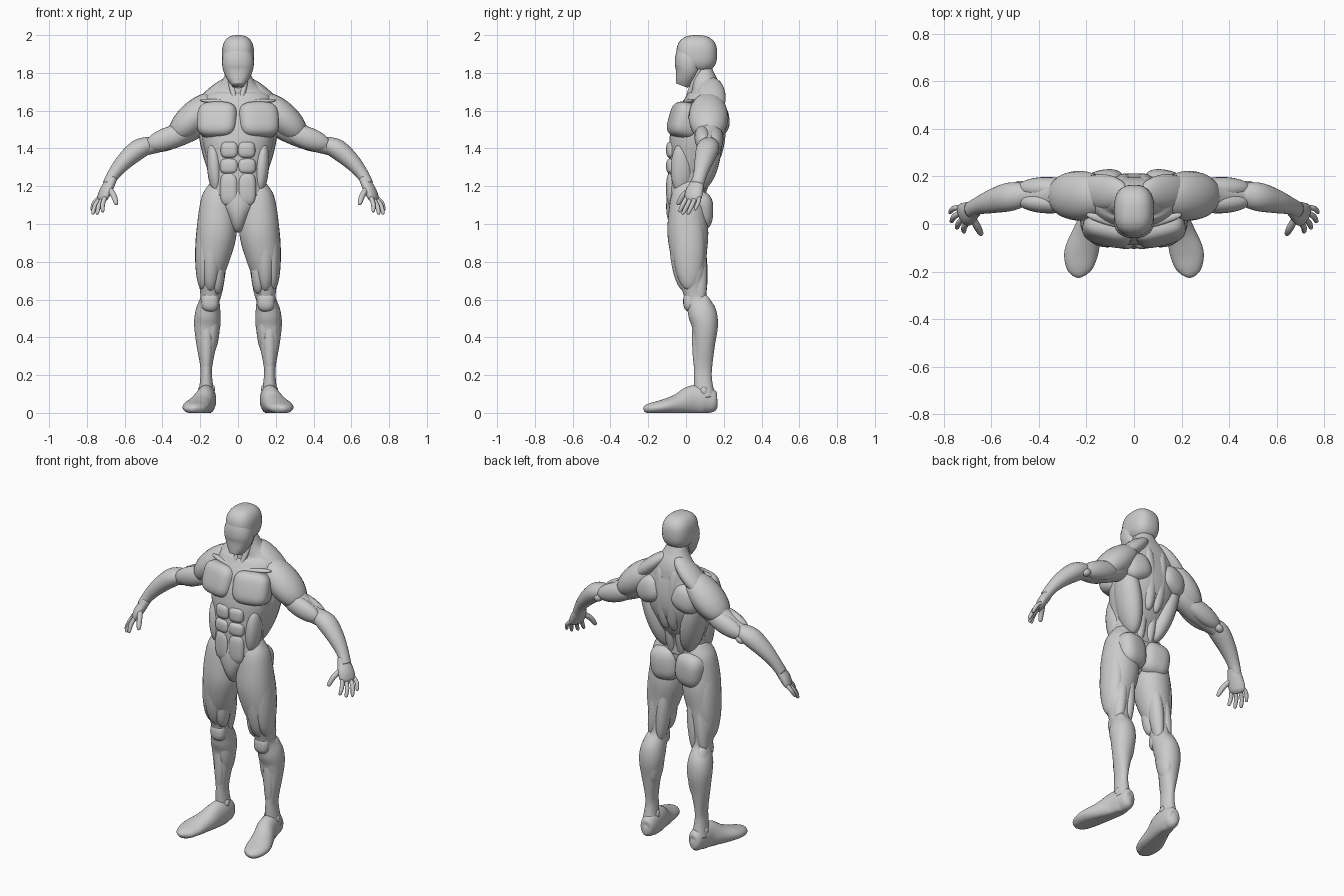
import bpy, bmesh, math
from mathutils import Vector, Euler


def finish(name, bm, mirror):
    bmesh.ops.recalc_face_normals(bm, faces=bm.faces)
    me = bpy.data.meshes.new(name)
    bm.to_mesh(me)
    bm.free()
    me.shade_smooth()
    ob = bpy.data.objects.new(name, me)
    bpy.context.collection.objects.link(ob)
    if mirror:
        ob.modifiers.new("mirror", 'MIRROR')
    return ob


def spline(rows, steps):
    """Catmull-Rom through rows of equal length."""
    out = []
    for i in range(len(rows) - 1):
        a, b, c, d = (rows[min(max(i + k, 0), len(rows) - 1)] for k in (-1, 0, 1, 2))
        for s in range(steps):
            t = s / steps
            out.append([0.5 * (2 * q + (r - p) * t + (2 * p - 5 * q + 4 * r - w) * t * t
                               + (3 * q - p - 3 * r + w) * t ** 3)
                        for p, q, r, w in zip(a, b, c, d)])
    return out + [list(rows[-1])]


def loft(name, rows, ref=(1, 0, 0), mirror=True, n=28, steps=5, power=1.0):
    """Skin of oval rings; a row is x, y, z, radius along ref, other radius."""
    rings = spline(rows, steps)
    pts = [Vector(r[:3]) for r in rings]
    bm = bmesh.new()
    loops = []
    for i, r in enumerate(rings):
        t = (pts[min(i + 1, len(pts) - 1)] - pts[max(i - 1, 0)]).normalized()
        u = Vector(ref)
        u = (u - t * u.dot(t)).normalized()
        v = t.cross(u)
        ring = []
        for k in range(n):
            a = 2 * math.pi * k / n
            c, s = math.cos(a), math.sin(a)
            c, s = (math.copysign(abs(q) ** power, q) for q in (c, s))
            p = pts[i] + u * max(r[3], .001) * c + v * max(r[4], .001) * s
            p.z = max(p.z, 0)
            ring.append(bm.verts.new(p))
        loops.append(ring)
    for a, b in zip(loops, loops[1:]):
        for k in range(n):
            bm.faces.new((a[k], a[(k + 1) % n], b[(k + 1) % n], b[k]))
    bm.faces.new(loops[0])
    bm.faces.new(loops[-1])
    return finish(name, bm, mirror)


def muscle(name, a, b, w, d, ref=(0, 1, 0), n=20):
    """Spindle from a to b."""
    a, b = Vector(a), Vector(b)
    rows = []
    for i in range(13):
        th = math.pi * i / 12
        s = max(math.sin(th), .02) ** .9
        rows.append([*a.lerp(b, .5 - .5 * math.cos(th)), w * s, d * s])
    return loft(name, rows, ref, True, n, 2)


def blob(name, loc, size, rot=(0, 0, 0), power=1.0, mirror=True):
    """Rounded-box ellipsoid."""
    bm = bmesh.new()
    bmesh.ops.create_uvsphere(bm, u_segments=32, v_segments=20, radius=1)
    e = Euler(rot)
    for v in bm.verts:
        p = Vector([math.copysign(abs(c) ** power, c) * s for c, s in zip(v.co, size)])
        p.rotate(e)
        v.co = p + Vector(loc)
    return finish(name, bm, mirror)


# Head and neck
blob("skull", (0, .057, 1.9), (.085, .108, .1), power=.78, mirror=False)
loft("face", [(0, .03, 1.92, .07, .075), (0, .015, 1.87, .084, .074), (0, .008, 1.815, .079, .066),
              (0, -.01, 1.765, .056, .047), (0, -.022, 1.733, .032, .034)], mirror=False, power=.85)
loft("neck", [(0, .085, 1.86, .055, .055), (0, .08, 1.76, .06, .06),
              (0, .085, 1.69, .068, .075), (0, .09, 1.6, .1, .09)], mirror=False)
muscle("neck_cord", (.055, .08, 1.84), (.012, -.005, 1.63), .016, .016)
muscle("collar_bone", (.008, -.012, 1.64), (.2, .04, 1.655), .02, .013)

# Torso
loft("torso", [(0, .088, 1.82, .055, .05), (0, .096, 1.76, .085, .068), (0, .108, 1.7, .15, .084),
               (0, .1, 1.65, .182, .105), (0, .085, 1.58, .195, .13), (0, .068, 1.5, .195, .144),
               (0, .05, 1.43, .187, .14), (0, .034, 1.36, .17, .127),
               (0, .012, 1.28, .147, .108), (0, .005, 1.21, .145, .1), (0, .004, 1.15, .155, .1)],
     mirror=False, n=48, power=.9)
loft("pelvis", [(0, .005, 1.21, .13, .09), (0, .003, 1.16, .15, .101), (0, -.005, 1.1, .11, .1),
                (0, -.008, 1.04, .065, .092), (0, -.005, .99, .04, .07), (0, 0, .965, .02, .04)],
     mirror=False, n=36)
blob("chest_plate", (.106, -.008, 1.548), (.108, .077, .096), (-.27, 0, .24), .6)
for i, (z, h, w) in enumerate([(1.392, .045, .047), (1.306, .042, .049), (1.185, .09, .049)]):
    blob("abdominal_%d" % i, (w - .003, -.066, z), (w, .038, h), (0, 0, .12), .65)
muscle("oblique", (.135, -.02, 1.43), (.112, -.025, 1.16), .058, .04)
muscle("hip_ridge", (.158, .03, 1.2), (.03, -.075, 1.08), .03, .025)

# Back
muscle("side_back", (.18, .125, 1.6), (.07, .07, 1.18), .09, .066)
muscle("neck_slope", (.03, .13, 1.77), (.24, .14, 1.58), .075, .045)
muscle("middle_back", (.05, .165, 1.72), (.025, .15, 1.32), .055, .05)
blob("shoulder_blade", (.125, .158, 1.55), (.09, .07, .085), (.1, .35, -.15), .8)
muscle("lower_back", (.04, .115, 1.46), (.032, .075, 1.13), .04, .036)

# Arms
muscle("shoulder_cap", (.11, .118, 1.675), (.35, .12, 1.455), .105, .085)
loft("upper_arm", [(.17, .125, 1.55, .06, .06), (.25, .125, 1.515, .07, .074), (.34, .12, 1.463, .066, .062),
                   (.43, .12, 1.425, .056, .048), (.5, .12, 1.4, .042, .04)], (0, 1, 0))
muscle("biceps", (.25, .085, 1.495), (.485, .095, 1.415), .045, .058)
muscle("triceps", (.24, .15, 1.495), (.49, .15, 1.405), .048, .057)
loft("forearm", [(.44, .125, 1.43, .03, .03), (.475, .122, 1.418, .052, .044),
                 (.53, .113, 1.393, .06, .053), (.6, .095, 1.333, .05, .045),
                 (.655, .077, 1.268, .037, .034), (.69, .06, 1.21, .034, .028)], (0, 1, 0))
muscle("outer_forearm", (.42, .11, 1.45), (.64, .075, 1.325), .035, .032)
blob("elbow", (.48, .16, 1.39), (.03, .022, .022), (0, .5, 0))

# Hands
loft("palm", [(.665, .066, 1.245, .032, .026), (.685, .055, 1.205, .042, .028), (.703, .043, 1.17, .05, .028),
              (.719, .038, 1.135, .047, .022), (.724, .036, 1.118, .03, .01)], (.4, .9, 0), n=20)


def finger(name, a, b, c, r):
    rows = [(*a, r, r), (*b, r * 1.02, r * 1.02), (*c, r * .75, r * .75)]
    end = Vector(c) + (Vector(c) - Vector(b)).normalized() * r * .7
    loft(name, rows + [(*end, .002, .002)], (.4, .9, 0), n=12, steps=4)


finger("thumb", (.683, .03, 1.19), (.658, -.015, 1.15), (.645, -.04, 1.11), .015)
finger("index_finger", (.704, .004, 1.14), (.716, -.015, 1.105), (.716, -.032, 1.07), .012)
finger("middle_finger", (.716, .025, 1.135), (.737, .005, 1.095), (.745, -.015, 1.058), .012)
finger("ring_finger", (.727, .048, 1.135), (.756, .032, 1.1), (.768, .012, 1.058), .012)
finger("little_finger", (.734, .07, 1.14), (.76, .065, 1.115), (.774, .05, 1.08), .011)

# Legs
loft("leg", [(.1, .02, 1.23, .04, .05), (.1, .012, 1.16, .085, .085), (.108, .008, 1.06, .1, .1),
             (.114, .01, .95, .106, .108), (.131, .015, .84, .094, .096), (.145, .03, .74, .074, .078),
             (.148, .042, .66, .055, .063), (.149, .055, .6, .052, .06), (.159, .085, .53, .067, .075),
             (.163, .1, .46, .069, .069), (.167, .097, .36, .053, .056), (.168, .09, .24, .031, .048),
             (.168, .09, .17, .033, .048), (.168, .1, .08, .045, .055)], n=36, power=.95)
blob("buttock", (.085, .06, 1.07), (.09, .082, .105), (0, .1, .15), .72)
muscle("outer_thigh", (.16, .01, 1.14), (.185, .02, .65), .085, .053)
muscle("inner_thigh", (.11, -.01, .86), (.11, .015, .63), .05, .04)
muscle("front_thigh", (.13, -.01, 1.18), (.147, .005, .64), .086, .065)
muscle("outer_hamstring", (.13, .045, 1.0), (.178, .075, .57), .05, .04)
muscle("inner_hamstring", (.085, .05, 1.0), (.12, .075, .57), .05, .04)
blob("kneecap", (.148, .025, .59), (.047, .04, .055), power=.8)
muscle("outer_calf", (.17, .085, .63), (.185, .105, .33), .063, .049)
muscle("inner_calf", (.135, .085, .62), (.145, .105, .31), .061, .044)
muscle("shin", (.165, .055, .56), (.168, .06, .2), .025, .03)
blob("ankle_bone", (.199, .095, .115), (.014, .02, .025))
blob("inner_ankle_bone", (.136, .085, .125), (.014, .02, .025))
loft("foot", [(.16, .166, .05, .012, .02), (.162, .15, .052, .038, .052), (.164, .1, .068, .049, .077),
              (.174, .03, .065, .054, .078), (.197, -.04, .045, .062, .057), (.222, -.12, .032, .071, .039),
              (.23, -.18, .024, .058, .03), (.231, -.21, .02, .036, .022), (.23, -.223, .016, .012, .01)])
